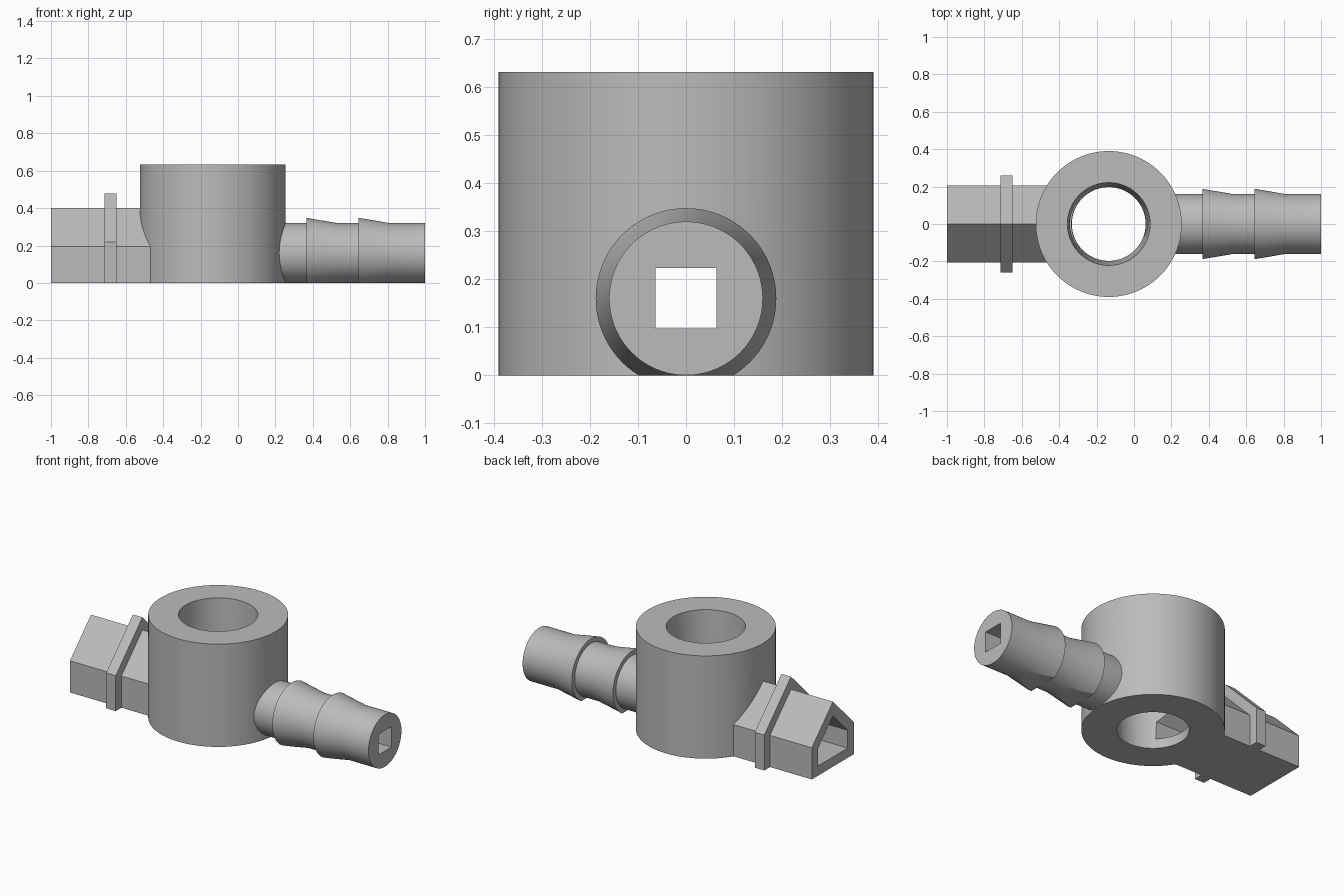
import bpy, bmesh, math
from mathutils import Matrix

if "Cube" in bpy.data.objects:
    bpy.data.objects.remove(bpy.data.objects["Cube"], do_unlink=True)

HUB_X = -0.135
SEGS = 96
BELOW = -0.1   # solids run below the ground plane and are trimmed flat at the end


def make_object(name, bm):
    bmesh.ops.recalc_face_normals(bm, faces=bm.faces)
    mesh = bpy.data.meshes.new(name)
    bm.to_mesh(mesh)
    bm.free()
    ob = bpy.data.objects.new(name, mesh)
    bpy.context.collection.objects.link(ob)
    return ob


def prism(name, section, x0, x1):
    """Extrude a (y, z) outline along x."""
    bm = bmesh.new()
    face = bm.faces.new([bm.verts.new((x0, y, z)) for y, z in section])
    ext = bmesh.ops.extrude_face_region(bm, geom=[face])
    verts = [v for v in ext["geom"] if isinstance(v, bmesh.types.BMVert)]
    bmesh.ops.translate(bm, verts=verts, vec=(x1 - x0, 0, 0))
    return make_object(name, bm)


def lathe(name, profile, matrix):
    """Closed solid of revolution from (height, radius) rings."""
    bm = bmesh.new()
    rings = []
    for h, r in profile:
        angles = [2 * math.pi * i / SEGS for i in range(SEGS)]
        rings.append([bm.verts.new((r * math.cos(a), r * math.sin(a), h)) for a in angles])
    for a, b in zip(rings, rings[1:]):
        for i in range(SEGS):
            j = (i + 1) % SEGS
            bm.faces.new((a[i], a[j], b[j], b[i]))
    bm.faces.new(rings[0])
    bm.faces.new(rings[-1])
    bm.transform(matrix)
    return make_object(name, bm)


def house(offset, bottom):
    """Gabled outline with its roof and walls moved outward by offset."""
    half = 0.205 + offset
    peak = 0.4 + offset * math.sqrt(2)
    eave = peak - half
    return [(-half, bottom), (half, bottom), (half, eave), (0, peak), (-half, eave)]


def rectangle(half, low, high):
    return [(-half, low), (half, low), (half, high), (-half, high)]


def combine(target, tool, operation):
    mod = target.modifiers.new(tool.name, "BOOLEAN")
    mod.operation = operation
    mod.solver = "EXACT"
    mod.object = tool
    bpy.context.view_layer.update()
    graph = bpy.context.evaluated_depsgraph_get()
    result = bpy.data.meshes.new_from_object(target.evaluated_get(graph))
    target.modifiers.clear()
    target.data = result
    bpy.data.objects.remove(tool, do_unlink=True)


hub_place = Matrix.Translation((HUB_X, 0, 0))
spout_place = Matrix.Translation((0, 0, 0.16)) @ Matrix.Rotation(math.pi / 2, 4, "Y")

# Solid parts: round hub, gabled arm with collar, barbed spout
connector = lathe("ring_connector", [(BELOW, 0.39), (0.632, 0.39)], hub_place)
spout = [(0.15, 0.16)]
for x in (0.365, 0.645):
    spout += [(x, 0.16), (x, 0.188), (x + 0.165, 0.16)]
spout.append((1.0, 0.16))
solids = [
    prism("gabled_arm", house(0, BELOW), -1.0, -0.25),
    prism("arm_collar", house(0.055, BELOW), -0.715, -0.65),
    lathe("barbed_spout", spout, spout_place),
]
for part in solids:
    combine(connector, part, "UNION")

# Hollows: tapered bore, gabled channel, square channel, flat underside
hollows = [
    lathe("bore", [(-0.2, 0.19), (0.0, 0.197), (0.632, 0.221), (0.8, 0.227)], hub_place),
    prism("arm_channel", house(-0.062, 0.06), -1.1, HUB_X),
    prism("spout_channel", rectangle(0.063, 0.097, 0.223), HUB_X, 1.1),
    prism("underside", rectangle(1, -1, 0), -2, 2),
]
for tool in hollows:
    combine(connector, tool, "DIFFERENCE")

# Single grey finish
grey = bpy.data.materials.new("mid_grey")
grey.use_nodes = True
color = (0.5, 0.5, 0.5, 1)
grey.diffuse_color = color
grey.node_tree.nodes["Principled BSDF"].inputs["Base Color"].default_value = color
connector.data.materials.clear()
connector.data.materials.append(grey)
for poly in connector.data.polygons:
    poly.material_index = 0

bpy.ops.object.select_all(action="DESELECT")
connector.select_set(True)
bpy.context.view_layer.objects.active = connector
bpy.ops.object.shade_smooth_by_angle(angle=math.radians(25))
